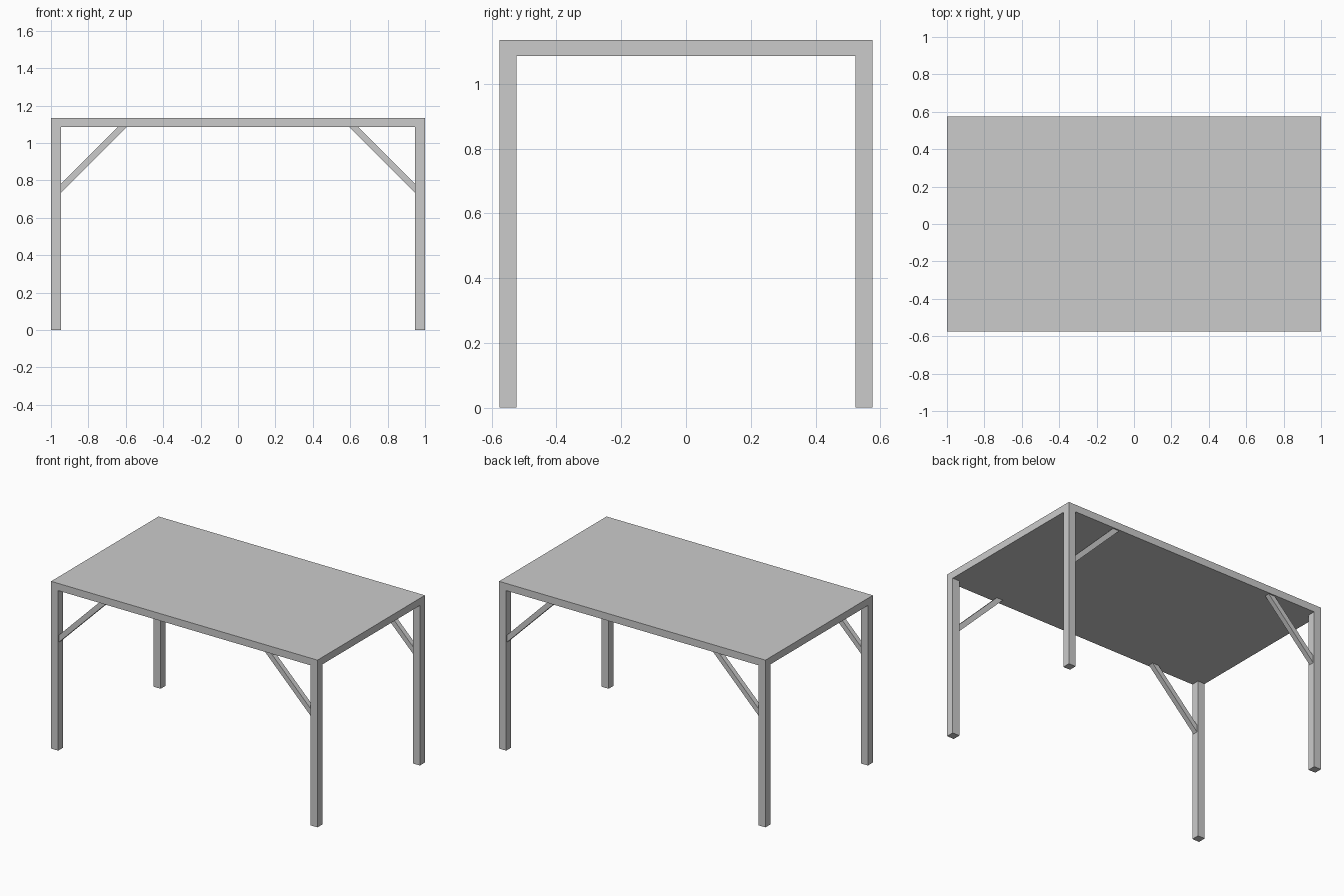
import bpy

if "Cube" in bpy.data.objects:
    bpy.data.objects.remove(bpy.data.objects["Cube"])

HX, HY = 1.0, 0.576        # half length and width
TOP, UNDER = 1.135, 1.086  # tabletop surface and underside
LEG = 0.053                # leg thickness
BRACE = 0.034              # brace depth


def prism(name, profile, y0, y1):
    """Extrude an x-z profile from y0 to y1."""
    n = len(profile)
    verts = [(x, y0, z) for x, z in profile] + [(x, y1, z) for x, z in profile]
    faces = [tuple(range(n)), tuple(range(2 * n - 1, n - 1, -1))]
    faces += [(i, i + n, (i + 1) % n + n, (i + 1) % n) for i in range(n)]
    mesh = bpy.data.meshes.new(name)
    mesh.from_pydata(verts, [], faces)
    obj = bpy.data.objects.new(name, mesh)
    bpy.context.collection.objects.link(obj)
    return obj


def rect(x0, x1, z0, z1):
    return [(x0, z0), (x1, z0), (x1, z1), (x0, z1)]


def mirror_four(obj):
    mod = obj.modifiers.new("Mirror", 'MIRROR')
    mod.use_axis = (True, True, False)
    mod.use_mirror_merge = False


# Tabletop slab
prism("tabletop", rect(-HX, HX, UNDER, TOP), -HY, HY)

# Four corner legs, flush with the tabletop edges
legs = prism("legs", rect(HX - LEG, HX, 0, UNDER), -HY, -HY + LEG)
mirror_four(legs)

# Diagonal braces with ends cut flush to leg and tabletop
xi = HX - LEG
low, high = 0.733, 0.781
brace_profile = [(xi, low), (xi, high),
                 (xi - (UNDER - high), UNDER), (xi - (UNDER - low), UNDER)]
yc = -HY + LEG / 2
braces = prism("corner_braces", brace_profile[::-1], yc - BRACE / 2, yc + BRACE / 2)
mirror_four(braces)

# Consistent outward normals
import bmesh
for obj in bpy.context.collection.objects:
    bm = bmesh.new()
    bm.from_mesh(obj.data)
    bmesh.ops.recalc_face_normals(bm, faces=bm.faces)
    bm.to_mesh(obj.data)
    bm.free()
